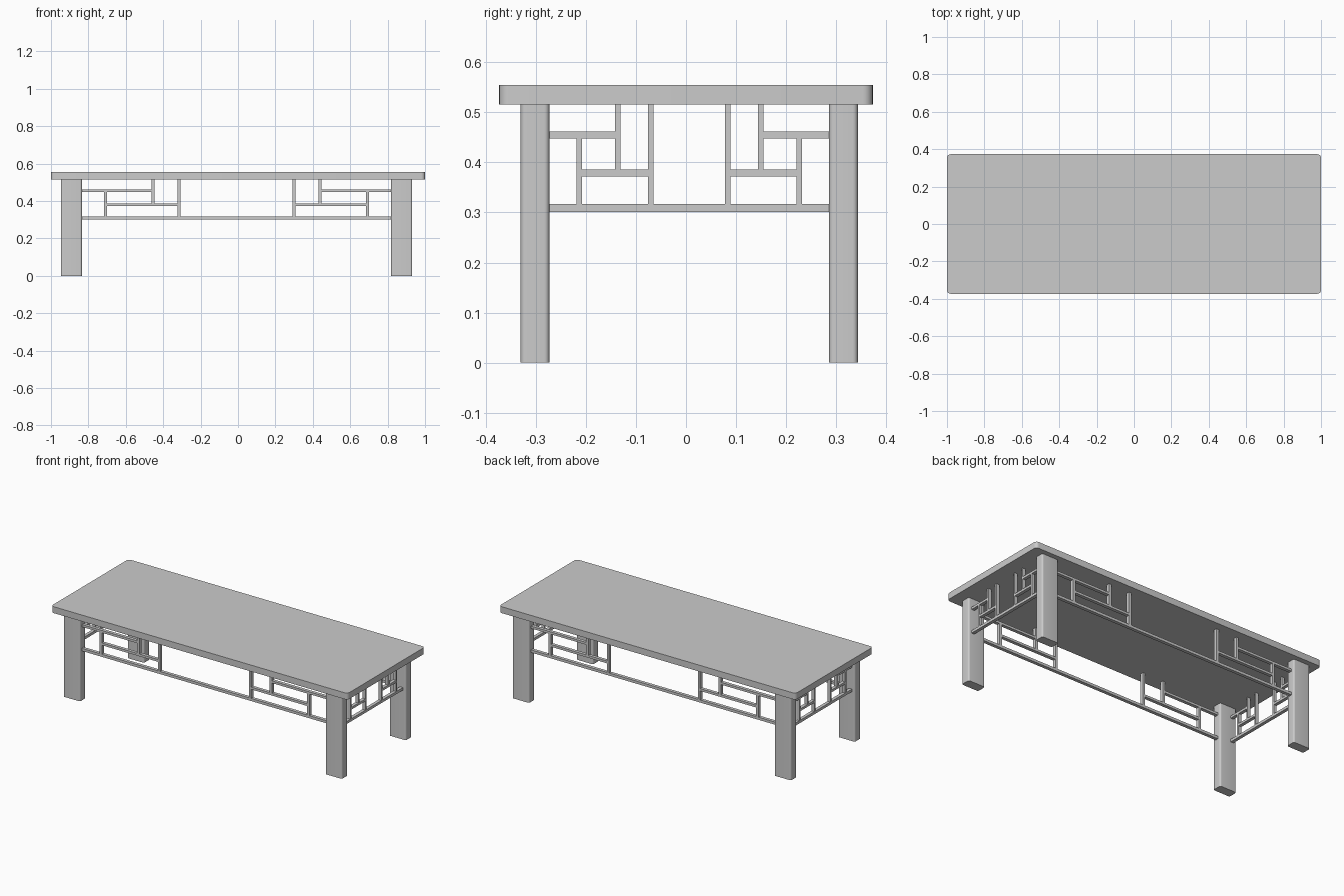
import bpy
import bmesh
from mathutils import Matrix, Vector

if "Cube" in bpy.data.objects:
    bpy.data.objects.remove(bpy.data.objects["Cube"], do_unlink=True)

grey = bpy.data.materials.new("plain grey")
grey.use_nodes = True
colour = (0.6, 0.6, 0.6, 1)
grey.diffuse_color = colour
grey.node_tree.nodes["Principled BSDF"].inputs["Base Color"].default_value = colour

SHIFT = Vector((-0.008, 0.0065, 0))   # the base sits slightly off the top's centre
TOP_Z, UNDER_Z = 0.555, 0.516
LEG_X, LEG_Y = 0.883, 0.308           # leg centres
LEG_W, LEG_D = 0.113, 0.057


def add_box(bm, low, high):
    low, high = Vector(low), Vector(high)
    size = high - low
    m = Matrix.Translation((low + high) / 2) @ Matrix.Diagonal((*size, 1))
    return bmesh.ops.create_cube(bm, size=1, matrix=m)["verts"]


def finish(bm, name):
    mesh = bpy.data.meshes.new(name)
    bm.to_mesh(mesh)
    bm.free()
    mesh.materials.append(grey)
    obj = bpy.data.objects.new(name, mesh)
    bpy.context.collection.objects.link(obj)
    return obj


def rounded_block(name, low, high, radius):
    """A box whose upright corners are rounded."""
    bm = bmesh.new()
    add_box(bm, low, high)
    upright = [e for e in bm.edges
               if abs(e.verts[0].co.z - e.verts[1].co.z) > 0.01]
    bmesh.ops.bevel(bm, geom=upright, offset=radius, segments=6,
                    profile=0.5, affect='EDGES')
    obj = finish(bm, name)
    bpy.ops.object.select_all(action='DESELECT')
    obj.select_set(True)
    bpy.context.view_layer.objects.active = obj
    bpy.ops.object.shade_smooth_by_angle()


def lattice(name, along_x, offset, leg_u, posts, width):
    """Mirrored fretwork hung between two legs; posts run from outer to inner."""
    outer, middle, inner = posts
    low, mid, high = (0.301, 0.317), (0.372, 0.386), (0.448, 0.462)
    h = width / 2
    half = [
        (middle - h, leg_u, *high),                   # upper rail
        (inner, outer, *mid),                         # middle rail
        (outer - h, outer + h, low[1], high[0]),      # posts
        (middle - h, middle + h, mid[1], UNDER_Z),
        (inner - h, inner + h, low[1], UNDER_Z),
    ]
    bars = [(-leg_u, leg_u, *low)]                    # full length lower rail
    for a, b, z0, z1 in half:
        bars += [(a, b, z0, z1), (-b, -a, z0, z1)]
    d = 0.01
    bm = bmesh.new()
    for a, b, z0, z1 in bars:
        if along_x:
            add_box(bm, (a, offset - d, z0), (b, offset + d, z1))
        else:
            add_box(bm, (offset - d, a, z0), (offset + d, b, z1))
    bmesh.ops.translate(bm, verts=bm.verts, vec=SHIFT)
    finish(bm, name)


# Table top
rounded_block("table_top", (-1, -0.373, UNDER_Z), (1, 0.373, TOP_Z), 0.02)

# Legs
for sy, end in ((-1, "front"), (1, "back")):
    for sx, side in ((1, "left"), (-1, "right")):
        centre = SHIFT + Vector((sx * LEG_X, sy * LEG_Y, 0))
        half = Vector((LEG_W / 2, LEG_D / 2, 0))
        rounded_block(f"{end}_{side}_leg", centre - half,
                      centre + half + Vector((0, 0, UNDER_Z)), 0.01)

# Fretwork on the long sides and the ends
for s, name in ((-1, "front_lattice"), (1, "back_lattice")):
    lattice(name, True, s * 0.308, 0.835, (0.7, 0.447, 0.307), 0.016)
for s, name in ((1, "left_lattice"), (-1, "right_lattice")):
    lattice(name, False, s * 0.91, 0.29, (0.2195, 0.143, 0.0765), 0.011)
